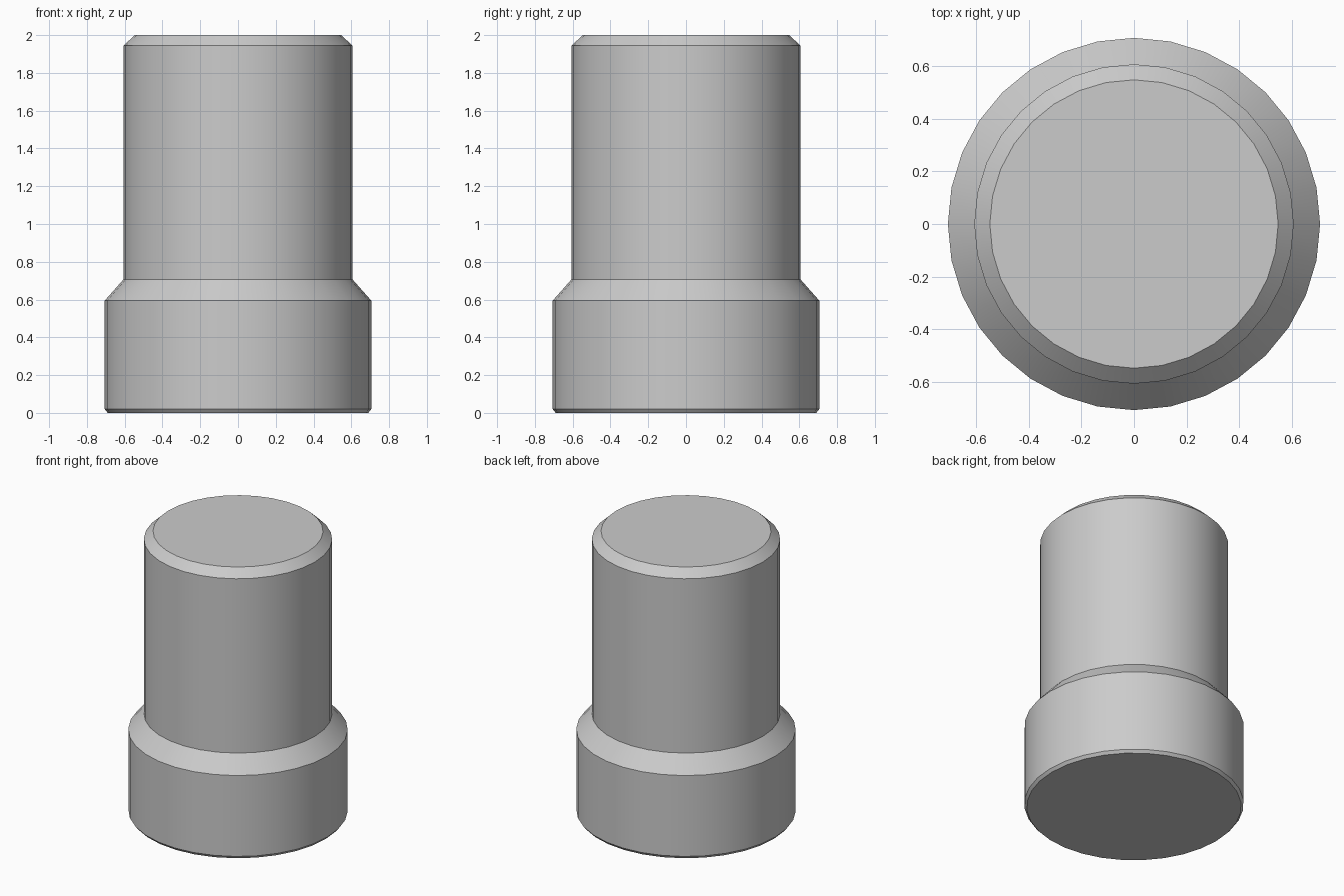
import bpy, bmesh, math

if "Cube" in bpy.data.objects:
    bpy.data.objects.remove(bpy.data.objects["Cube"])

SIDES = 32
# (radius, height) from the base up
PROFILE = [(0.69, 0.0), (0.706, 0.02), (0.706, 0.594), (0.606, 0.707),
           (0.606, 1.944), (0.547, 2.0)]

# Stepped pin: rings joined by side walls, capped at both ends
bm = bmesh.new()
rings = []
for r, z in PROFILE:
    rings.append([bm.verts.new((r * math.cos(a), r * math.sin(a), z))
                  for a in (2 * math.pi * i / SIDES for i in range(SIDES))])
for lower, upper in zip(rings, rings[1:]):
    for i in range(SIDES):
        j = (i + 1) % SIDES
        bm.faces.new((lower[i], lower[j], upper[j], upper[i]))
bm.faces.new(rings[0][::-1])
bm.faces.new(rings[-1])

mesh = bpy.data.meshes.new("stepped_pin")
bm.to_mesh(mesh)
bm.free()
pin = bpy.data.objects.new("stepped_pin", mesh)
bpy.context.collection.objects.link(pin)

# Smooth walls, crisp chamfer edges
bpy.context.view_layer.objects.active = pin
pin.select_set(True)
bpy.ops.object.shade_smooth_by_angle(angle=math.radians(30))
